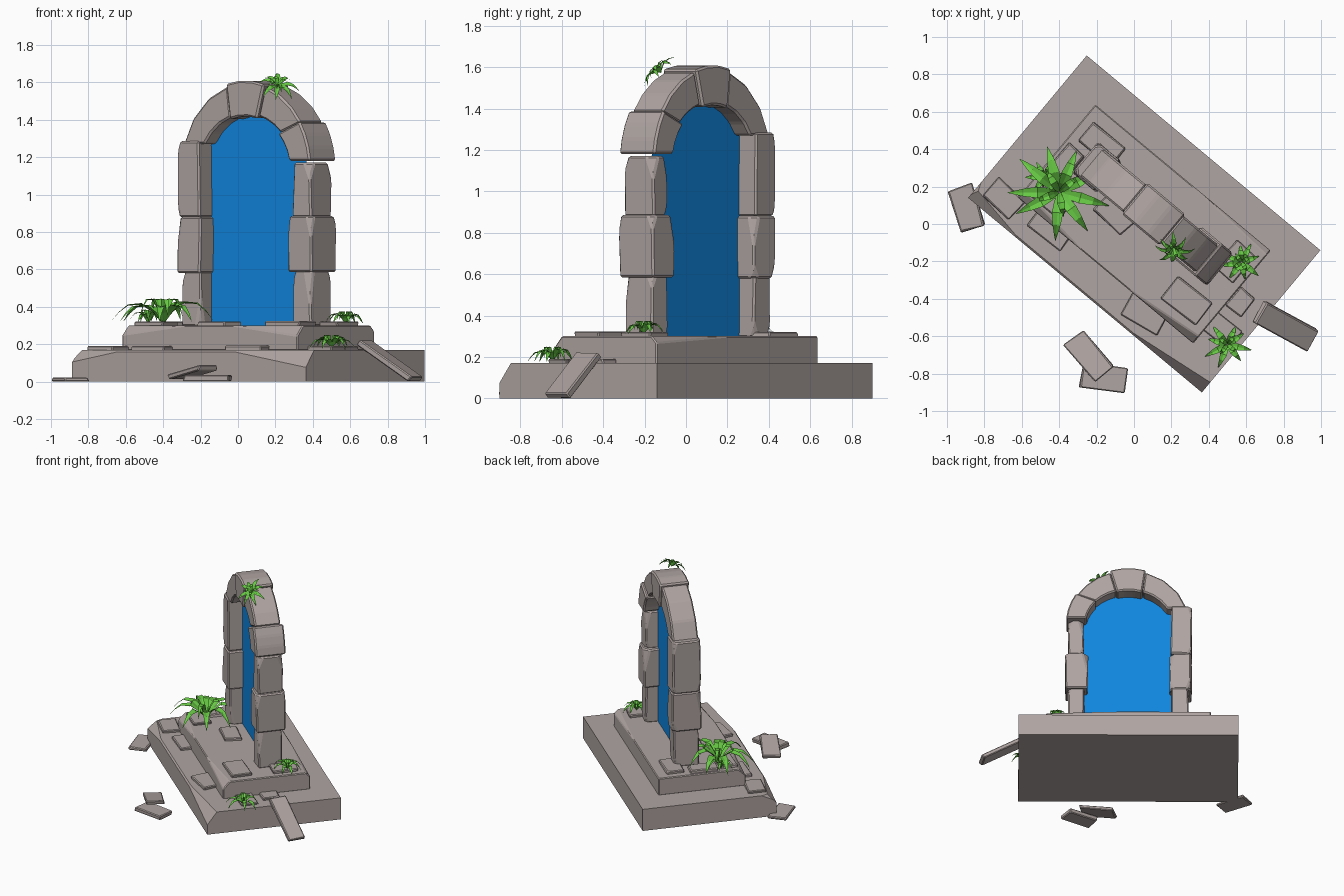
import bpy, bmesh, math, random
from mathutils import Matrix, Vector, Euler

if "Cube" in bpy.data.objects:
    bpy.data.objects.remove(bpy.data.objects["Cube"])

random.seed(4)
# Local frame of the monument: x along the steps, y to the back
FRAME = Matrix.Translation((0.055, 0, 0)) @ Matrix.Rotation(math.radians(-39.8), 4, 'Z')
ARCH_Y = 0.072


def material(name, col):
    m = bpy.data.materials.new(name)
    m.diffuse_color = (*col, 1)
    m.use_nodes = True
    m.node_tree.nodes["Principled BSDF"].inputs["Base Color"].default_value = m.diffuse_color
    return m


STONE = material("warm grey stone", (0.43, 0.375, 0.36))
BLUE = material("portal blue", (0.005, 0.24, 0.74))
GREEN = material("leaf green", (0.14, 0.60, 0.06))


def finish(name, bm, mat, matrix):
    bmesh.ops.recalc_face_normals(bm, faces=bm.faces)
    me = bpy.data.meshes.new(name)
    bm.to_mesh(me)
    bm.free()
    me.materials.append(mat)
    ob = bpy.data.objects.new(name, me)
    ob.matrix_world = matrix
    bpy.context.collection.objects.link(ob)
    return ob


def chip(bm, point, normal):
    """Slice off everything beyond a plane and close the cut."""
    bmesh.ops.bisect_plane(bm, geom=bm.verts[:] + bm.edges[:] + bm.faces[:],
                           plane_co=Vector(point), plane_no=Vector(normal), clear_outer=True)
    edges = [e for e in bm.edges if e.is_boundary]
    if edges:
        bmesh.ops.holes_fill(bm, edges=edges)


def box(x0, x1, y0, y1, z0, z1):
    bm = bmesh.new()
    bmesh.ops.create_cube(bm, size=1, matrix=Matrix.Translation(
        ((x0 + x1) / 2, (y0 + y1) / 2, (z0 + z1) / 2)) @ Matrix.Diagonal((x1 - x0, y1 - y0, z1 - z0, 1)))
    return bm


def soften(bm, width):
    bmesh.ops.bevel(bm, geom=bm.edges[:], offset=width, segments=1, affect='EDGES', clamp_overlap=True)


# Lower step with a worn front edge and front-left corner
bm = box(-0.813, 0.813, -0.495, 0.495, 0, 0.17)
chip(bm, (-0.77, -0.495, 0.17), (-0.75, -0.3, 0.6))
chip(bm, (-0.55, -0.475, 0.17), (-0.12, -0.7, 0.7))
chip(bm, (0.45, -0.47, 0.17), (0.10, -0.8, 0.6))
chip(bm, (0.0, -0.485, 0.17), (0.0, -0.75, 0.65))
finish("lower_step", bm, STONE, FRAME)

# Upper step
bm = box(-0.61, 0.61, -0.323, 0.323, 0.165, 0.30)
chip(bm, (-0.59, -0.323, 0.30), (-0.7, -0.4, 0.6))
chip(bm, (-0.3, -0.308, 0.30), (-0.08, -0.7, 0.7))
chip(bm, (0.3, -0.308, 0.30), (0.08, -0.75, 0.65))
chip(bm, (0.2, 0.315, 0.30), (0.04, 0.7, 0.7))
soften(bm, 0.006)
finish("upper_step", bm, STONE, FRAME)


# Pillar blocks: side, inner, outer, half depth, bottom, top
blocks = [
    (-1, 0.315, 0.445, 0.090, 0.295, 0.59), (-1, 0.305, 0.468, 0.105, 0.58, 0.88),
    (-1, 0.315, 0.468, 0.105, 0.88, 1.285),
    (1, 0.325, 0.445, 0.090, 0.295, 0.60), (1, 0.300, 0.468, 0.110, 0.585, 0.885),
    (1, 0.325, 0.445, 0.090, 0.88, 1.17)]
for i, (s, a, b, d, z0, z1) in enumerate(blocks):
    x0, x1 = sorted((s * a, s * b))
    bm = box(x0, x1, ARCH_Y - d, ARCH_Y + d, z0, z1)
    for v in bm.verts:
        v.co += Vector((random.uniform(-.006, .006), random.uniform(-.006, .006), 0))
    # worn corners
    for sx, sy, sz in random.sample([(p, q, r) for p in (-1, 1) for q in (-1, 1) for r in (-1, 1)], 4):
        corner = Vector((x1 if sx > 0 else x0, ARCH_Y + sy * d, z1 if sz > 0 else z0))
        n = Vector((sx, sy, sz * random.uniform(0.15, 0.5))).normalized()
        chip(bm, corner - n * random.uniform(0.015, 0.028), n)
    soften(bm, 0.009)
    finish(f"pillar_block_{i + 1}", bm, STONE, FRAME)

# Arch stones: start angle inner/outer, end angle inner/outer, half depth, extra thickness
stones = [(10, 6, 42, 33, 0.112, 0.008), (42, 33, 74, 73, 0.095, 0.0),
          (74, 73, 109, 106, 0.108, 0.012), (109, 106, 152, 163, 0.095, 0.0)]


def arc(t, rx, rz):
    t = math.radians(t)
    return rx * math.cos(t), 1.13 + rz * math.sin(t)


for i, (i0, o0, i1, o1, d, g) in enumerate(stones):
    n = 3
    ring = [arc(o0 + (o1 - o0) * k / n, 0.455 + g, 0.468 + g) for k in range(n + 1)]
    ring += [arc(i1 + (i0 - i1) * k / n, 0.325 - g, 0.30 - g) for k in range(n + 1)]
    bm = bmesh.new()
    face = bm.faces.new([bm.verts.new((x, ARCH_Y - d, z)) for x, z in ring])
    ext = bmesh.ops.extrude_face_region(bm, geom=[face])
    for v in ext["geom"]:
        if isinstance(v, bmesh.types.BMVert):
            v.co.y += 2 * d
    bmesh.ops.recalc_face_normals(bm, faces=bm.faces)
    soften(bm, 0.010)
    finish(f"arch_stone_{i + 1}", bm, STONE, FRAME)

# Glowing portal sheet filling the opening
bm = bmesh.new()
outline = [(-0.35, 0.30), (0.35, 0.30)] + [arc(t, 0.35, 0.325) for t in range(0, 181, 12)]
bm.faces.new([bm.verts.new((x, ARCH_Y, z)) for x, z in outline])
finish("portal_sheet", bm, BLUE, FRAME)

# Loose slabs: name, centre, size, rotation in degrees
slabs = [
    ("ground_slab_left", (-0.90, 0.085, 0.011), (0.14, 0.235, 0.022), (0, 0, 17)),
    ("ground_slab_under", (-0.165, -0.82, 0.018), (0.24, 0.13, 0.034), (0, 0, -8)),
    ("ground_slab_over", (-0.24, -0.705, 0.05), (0.26, 0.13, 0.028), (0, -11, -50)),
    ("leaning_slab", (0.81, -0.545, 0.112), (0.375, 0.13, 0.035), (0, 32, -29)),
    ("low_slab_1", (-0.695, 0.135, 0.175), (0.19, 0.13, 0.03), (0, 0, -42)),
    ("low_slab_2", (-0.45, -0.03, 0.175), (0.22, 0.12, 0.03), (0, 0, -38)),
    ("low_slab_3", (0.06, -0.475, 0.175), (0.22, 0.15, 0.034), (0, 0, -28)),
    ("low_slab_4", (0.46, -0.56, 0.175), (0.20, 0.12, 0.03), (0, 0, -38)),
    ("low_slab_5", (0.57, -0.42, 0.175), (0.13, 0.10, 0.03), (0, 0, 50)),
    ("high_slab_1", (0.28, -0.41, 0.306), (0.23, 0.155, 0.034), (0, 0, -38)),
    ("high_slab_2", (-0.37, 0.32, 0.306), (0.20, 0.11, 0.032), (0, 0, 50)),
    ("high_slab_3", (-0.10, 0.05, 0.306), (0.20, 0.13, 0.030), (0, 0, -44)),
    ("high_slab_4", (0.54, -0.20, 0.306), (0.18, 0.13, 0.030), (0, 0, 48)),
    ("high_slab_5", (-0.44, 0.14, 0.306), (0.20, 0.13, 0.030), (0, 0, -38)),
    ("high_slab_6", (-0.17, 0.42, 0.306), (0.22, 0.13, 0.030), (0, 0, -40)),
]
for name, loc, (sx, sy, sz), rot in slabs:
    bm = box(-sx / 2, sx / 2, -sy / 2, sy / 2, -sz / 2, sz / 2)
    for v in bm.verts:
        v.co.x += random.uniform(-.008, .008)
        v.co.y += random.uniform(-.006, .006)
    soften(bm, 0.006)
    e = Euler([math.radians(a) for a in rot], 'XYZ')
    finish(name, bm, STONE, Matrix.Translation(loc) @ e.to_matrix().to_4x4())


# Plants: folded lance-shaped leaves that arch outwards
def add_leaf(bm, angle, length, rise, droop, width):
    ca, sa = math.cos(angle), math.sin(angle)
    rows = []
    for s, w in ((0, .3), (.2, .75), (.42, 1), (.68, .7), (.86, .35), (1, .02)):
        r = length * s
        z = rise * math.sin(math.pi * min(1, s * 0.9)) - droop * s * s
        rows.append([bm.verts.new((ca * r - sa * o * width * w, sa * r + ca * o * width * w,
                                   z + abs(o) * 0.3 * width * w)) for o in (-1, 0, 1)])
    for a, b in zip(rows, rows[1:]):
        for k in (0, 1):
            bm.faces.new((a[k], a[k + 1], b[k + 1], b[k]))


def plant(name, loc, radius, height, droop, leaves, width, tilt=(0, 0, 1), turn=0.0):
    bm = bmesh.new()
    for k in range(leaves):
        a = turn + 2 * math.pi * k / leaves + random.uniform(-.2, .2)
        add_leaf(bm, a, radius * random.uniform(.8, 1.05), height * random.uniform(.75, 1), droop, width)
    for k in range(leaves // 2):
        a = turn + 0.4 + 4 * math.pi * k / leaves
        add_leaf(bm, a, radius * .5, height * 1.1, droop * .2, width * .7)
    q = Vector((0, 0, 1)).rotation_difference(Vector(tilt).normalized())
    finish(name, bm, GREEN, Matrix.Translation(loc) @ q.to_matrix().to_4x4())


plant("large_fern", (-0.40, 0.17, 0.31), 0.27, 0.125, 0.02, 9, 0.030, turn=0.3)
plant("fern_offshoot", (-0.48, 0.25, 0.31), 0.11, 0.07, 0.01, 6, 0.016)
plant("arch_fern", (0.21, -0.12, 1.575), 0.115, 0.04, 0.01, 8, 0.015, tilt=(0.1, -0.65, 0.75))
plant("right_step_fern", (0.575, -0.205, 0.31), 0.115, 0.06, 0.015, 8, 0.017, turn=0.2)
plant("front_step_fern", (0.50, -0.645, 0.18), 0.13, 0.065, 0.02, 8, 0.018, turn=0.5)
